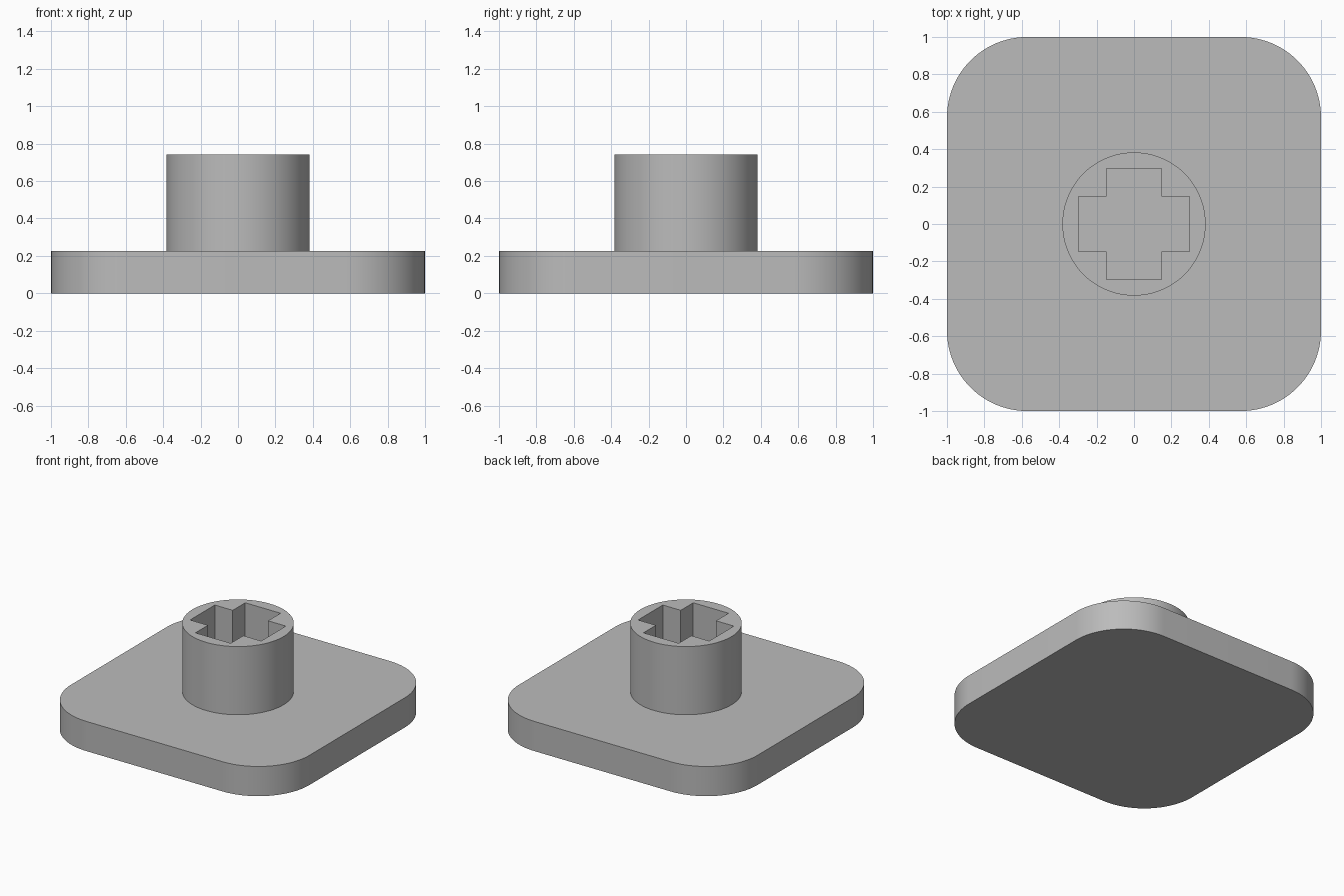
import bpy, bmesh, math

if "Cube" in bpy.data.objects:
    bpy.data.objects.remove(bpy.data.objects["Cube"])

PLATE_TOP, POST_TOP = 0.225, 0.742
POST_R = 0.383

grey = bpy.data.materials.new("plain grey")
grey.diffuse_color = (0.5, 0.5, 0.5, 1)
grey.use_nodes = True
grey.node_tree.nodes["Principled BSDF"].inputs["Base Color"].default_value = grey.diffuse_color


def circle(r, n=96):
    return [(r * math.cos(math.tau * i / n), r * math.sin(math.tau * i / n)) for i in range(n)]


def rounded_square(half, r, steps=24):
    pts = []
    for q in range(4):
        mid = math.pi / 4 + q * math.pi / 2
        cx = math.copysign(half - r, math.cos(mid))
        cy = math.copysign(half - r, math.sin(mid))
        for i in range(steps + 1):
            a = (q + i / steps) * math.pi / 2
            pts.append((cx + r * math.cos(a), cy + r * math.sin(a)))
    return pts


def cross(length, width):
    l, w = length, width
    quarter = [(l, w), (w, w), (w, l)]
    pts = []
    for _ in range(4):
        pts += quarter
        quarter = [(-y, x) for x, y in quarter]
    return pts


def loop(bm, pts, z):
    verts = [bm.verts.new((x, y, z)) for x, y in pts]
    n = len(verts)
    edges = [bm.edges.new((verts[i], verts[(i + 1) % n])) for i in range(n)]
    return verts, edges


def wall(bm, low, high, inward=False):
    n = len(low)
    for i in range(n):
        j = (i + 1) % n
        f = [low[i], low[j], high[j], high[i]]
        bm.faces.new(f[::-1] if inward else f)


def ring(bm, outer, inner):
    # flat upward face with a hole
    made = bmesh.ops.triangle_fill(bm, edges=outer + inner, use_beauty=True, normal=(0, 0, 1))
    for f in made["geom"]:
        if isinstance(f, bmesh.types.BMFace):
            f.normal_update()
            if f.normal.z < 0:
                f.normal_flip()


def finish(bm, name):
    mesh = bpy.data.meshes.new(name)
    bm.to_mesh(mesh)
    bm.free()
    mesh.materials.append(grey)
    obj = bpy.data.objects.new(name, mesh)
    bpy.context.collection.objects.link(obj)
    bpy.ops.object.select_all(action='DESELECT')
    obj.select_set(True)
    bpy.context.view_layer.objects.active = obj
    bpy.ops.object.shade_smooth_by_angle(angle=math.radians(30))


# rounded base plate, open where the post stands
bm = bmesh.new()
outline = rounded_square(1.0, 0.43)
low, _ = loop(bm, outline, 0)
high, high_edges = loop(bm, outline, PLATE_TOP)
_, seat_edges = loop(bm, circle(POST_R), PLATE_TOP)
bm.faces.new(low[::-1])
wall(bm, low, high)
ring(bm, high_edges, seat_edges)
finish(bm, "base_plate")

# round post with a cross-shaped socket
bm = bmesh.new()
low, _ = loop(bm, circle(POST_R), PLATE_TOP)
high, high_edges = loop(bm, circle(POST_R), POST_TOP)
socket = cross(0.298, 0.148)
floor, _ = loop(bm, socket, PLATE_TOP)
rim, rim_edges = loop(bm, socket, POST_TOP)
wall(bm, low, high)
wall(bm, floor, rim, inward=True)
ring(bm, high_edges, rim_edges)
bm.faces.new(floor)
finish(bm, "socket_post")
